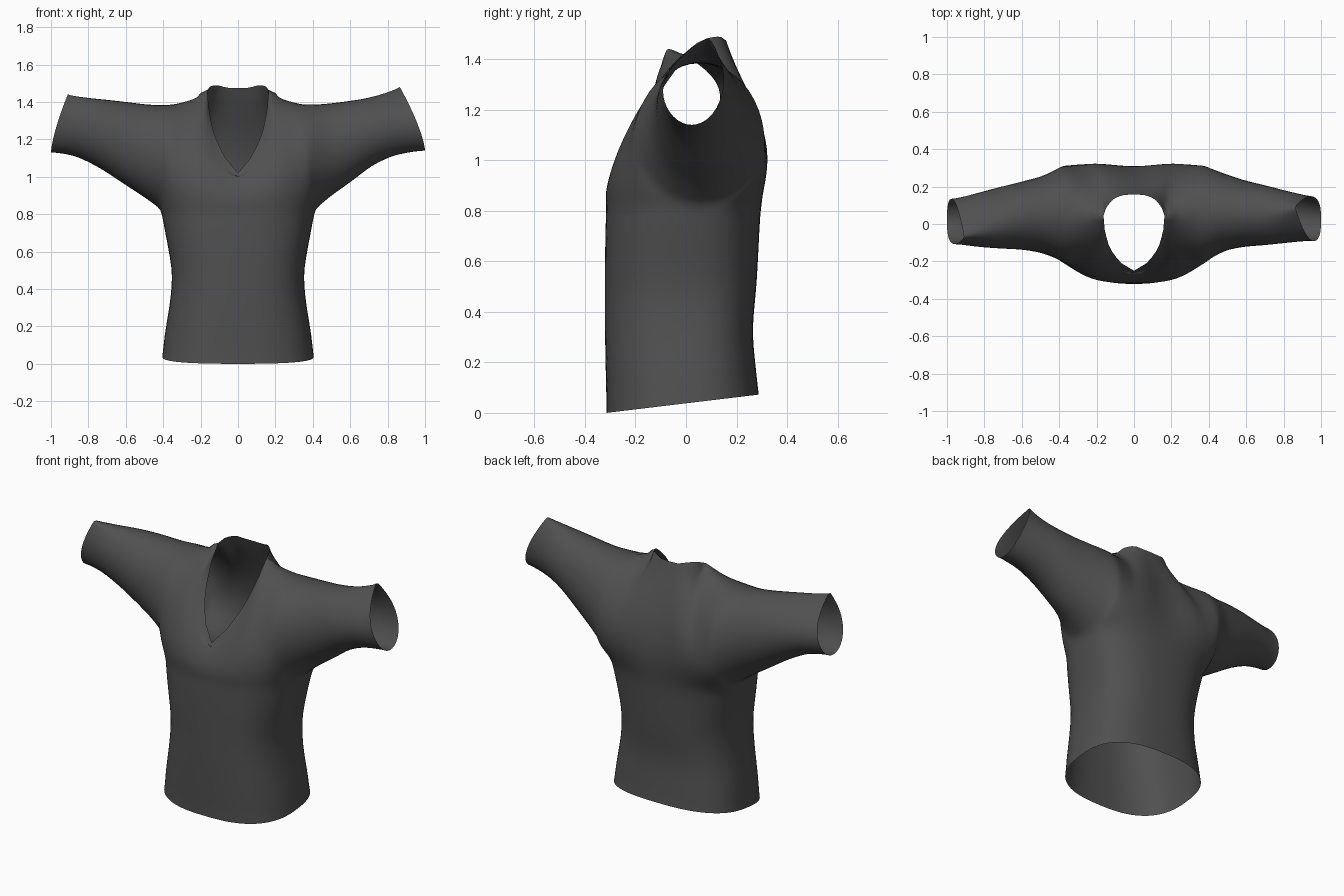
import bpy
import bmesh
from math import sin, cos, pi
from mathutils import Vector

if "Cube" in bpy.data.objects:
    bpy.data.objects.remove(bpy.data.objects["Cube"], do_unlink=True)

HALF = 20          # columns from centre to side
NECK_U = 9 / HALF  # share of the columns that end at the neckline
TORSO_ROWS = 20
YOKE_ROWS = 20
SLEEVE_RINGS = 24
MID_Y = 0.055      # underarm and shoulder depth

# Torso: height, half width, front depth, back depth, side seam depth
TORSO = [(.03, .405, -.315, .288, 0), (.15, .395, -.318, .277, 0), (.3, .367, -.322, .26, 0),
         (.47, .348, -.322, .28, 0), (.62, .375, -.322, .287, .01), (.75, .40, -.32, .293, .03),
         (.82, .412, -.316, .298, MID_Y)]
# Sleeves: bottom x, bottom z, top x, top z, front y, back y, ridge shift
ARMHOLE = (.412, .82, .36, 1.39, -.2, .31, 0)
LEFT_SLEEVE = [ARMHOLE, (.5, .895, .47, 1.395, -.145, .272, 0), (.6, .965, .58, 1.408, -.125, .237, 0),
               (.72, 1.06, .68, 1.422, -.12, .21, .01), (.84, 1.115, .77, 1.445, -.11, .18, .03),
               (1, 1.14, .865, 1.48, -.1, .145, .065)]
RIGHT_SLEEVE = [ARMHOLE, (.5, .885, .47, 1.39, -.16, .26, 0), (.6, .95, .58, 1.403, -.14, .235, -.01),
                (.74, 1.045, .7, 1.416, -.132, .205, -.03), (.87, 1.11, .8, 1.425, -.12, .175, -.06),
                (1, 1.13, .91, 1.44, -.1, .145, -.09)]
# Neckline from the centre to the shoulder
NECK_FRONT = [(0, -.25, 1.02), (.075, -.205, 1.11), (.13, -.13, 1.23), (.156, -.04, 1.36), (.163, .045, 1.465)]
NECK_BACK = [(0, .158, 1.475), (.06, .155, 1.476), (.11, .135, 1.49), (.148, .09, 1.485), (.163, .045, 1.465)]


def sample(table, t):
    """Linear lookup along a table, t from 0 to 1."""
    f = min(max(t, 0), 1) * (len(table) - 1)
    i = min(int(f), len(table) - 2)
    return [a + (b - a) * (f - i) for a, b in zip(table[i], table[i + 1])]


def torso_point(u, t, back):
    z, width, front_y, back_y, seam_y = sample(TORSO, t)
    power = 2 / 2.6
    depth = (back_y if back else front_y) - seam_y
    side = -1 if u < 0 else 1
    x = side * width * abs(sin(u * pi / 2)) ** power
    y = seam_y + depth * max(cos(u * pi / 2), 0) ** power
    hem = (y + .315) * .12
    return Vector((x, y, hem + (.82 - hem) * (z - .03) / .79))


def sleeve_point(table, side, s, t, back):
    """Half a sleeve ring, t runs from underarm to ridge."""
    bx, bz, tx, tz, front_y, back_y, shift = sample(table, s)
    h = (1 - cos(pi * t)) / 2
    mid = (front_y + back_y) / 2
    reach = ((back_y if back else front_y) - mid) * sin(pi * t)
    reach *= 1 - .6 * s ** 3 * h ** 4
    x = bx + (tx - bx) * h ** 1.4
    return Vector((side * x, mid + reach + shift * h ** 3, bz + (tz - bz) * h))


def top_point(u, back):
    """Upper end of a column, on the neckline or the shoulder."""
    a, side = abs(u), -1 if u < 0 else 1
    neck = NECK_BACK if back else NECK_FRONT
    if a <= NECK_U:
        x, y, z = sample(neck, a / NECK_U)
    else:
        k = (a - NECK_U) / (1 - NECK_U)
        p = Vector(neck[-1]).lerp(Vector((ARMHOLE[2], MID_Y, ARMHOLE[3])), k)
        x, y, z = p.x, p.y, p.z - .02 * k * (1 - k)
    return Vector((side * x, y, z))


def chest_curve(u, t, back):
    """Curve from the chest line up to the neckline or shoulder."""
    a, b = torso_point(u, 1, back), top_point(u, back)
    rise, run = b.z - a.z, b.y - a.y
    bulge = .04 + .4 * abs(u) * (1 - abs(u)) if back else -.04
    c = a + Vector((0, bulge * min(rise * 2, 1), rise * .4))
    d = b - Vector((0, run * .4, rise * .25))
    q = 1 - t
    return a * q ** 3 + c * (3 * q * q * t) + d * (3 * q * t * t) + b * t ** 3


def yoke_point(u, t, back):
    """Chest curve that swells into the armhole towards the sides."""
    side = -1 if u < 0 else 1
    swell = sleeve_point(LEFT_SLEEVE, side, 0, t, back) - chest_curve(side, t, back)
    return chest_curve(u, t, back) + swell * u * u


def add_grid(bm, point, columns, rows):
    grid = [[bm.verts.new(point(i / columns, j / rows)) for j in range(rows + 1)]
            for i in range(columns + 1)]
    for c0, c1 in zip(grid, grid[1:]):
        for j in range(rows):
            bm.faces.new((c0[j], c1[j], c1[j + 1], c0[j + 1]))


# Cloth panels, front and back
bm = bmesh.new()
for back in (False, True):
    add_grid(bm, lambda i, j: torso_point(2 * i - 1, j, back), 2 * HALF, TORSO_ROWS)
    add_grid(bm, lambda i, j: yoke_point(2 * i - 1, j, back), 2 * HALF, YOKE_ROWS)
    for side, table in ((1, LEFT_SLEEVE), (-1, RIGHT_SLEEVE)):
        add_grid(bm, lambda i, j: sleeve_point(table, side, i, j, back), SLEEVE_RINGS, YOKE_ROWS)

# Sew the seams and relax the cloth away from the neckline and open edges
bmesh.ops.remove_doubles(bm, verts=bm.verts[:], dist=.0005)
neckline = [v.co.copy() for v in bm.verts if v.is_boundary and abs(v.co.x) < .3 and v.co.z > .5]
inner = [v for v in bm.verts if not v.is_boundary
         and min((v.co - n).length for n in neckline) > .04]
for _ in range(8):
    bmesh.ops.smooth_vert(bm, verts=inner, factor=.5, use_axis_x=True, use_axis_y=True, use_axis_z=True)
bmesh.ops.recalc_face_normals(bm, faces=bm.faces[:])
mesh = bpy.data.meshes.new("shirt")
bm.to_mesh(mesh)
bm.free()
shirt = bpy.data.objects.new("shirt", mesh)
bpy.context.collection.objects.link(shirt)
mesh.polygons.foreach_set("use_smooth", [True] * len(mesh.polygons))

# Cloth colour
cloth = bpy.data.materials.new("charcoal cloth")
cloth.use_nodes = True
color = (.08, .08, .08, 1)
cloth.diffuse_color = color
cloth.node_tree.nodes["Principled BSDF"].inputs["Base Color"].default_value = color
mesh.materials.append(cloth)
